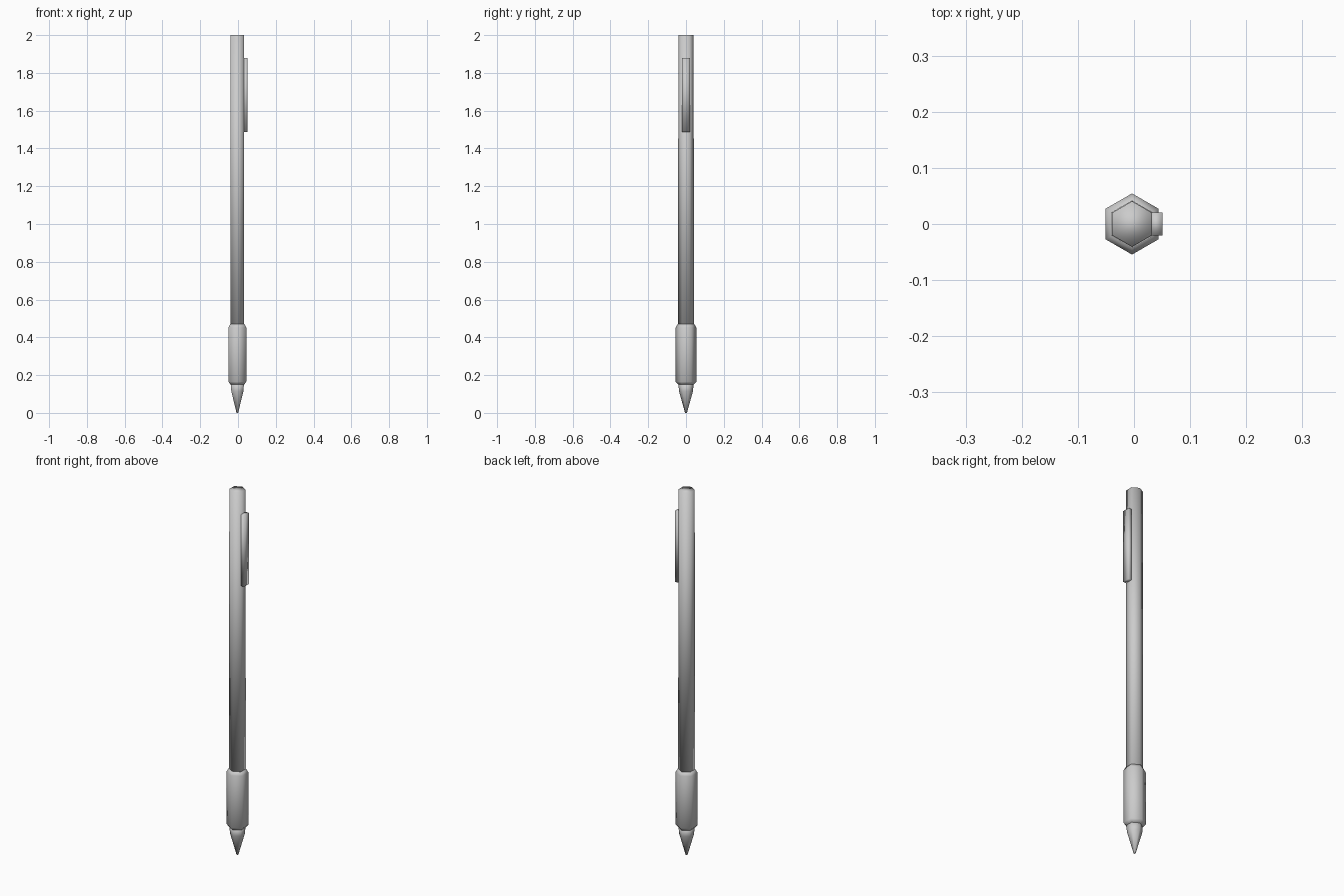
import bpy, bmesh, math

if "Cube" in bpy.data.objects:
    bpy.data.objects.remove(bpy.data.objects["Cube"])

CX = -0.0035  # barrel axis; the clip makes the model asymmetric in x


def hex_lathe(name, profile):
    """Stack hexagonal rings given as (radius, z), capped at both ends."""
    bm = bmesh.new()
    rings = []
    for r, z in profile:
        rings.append([bm.verts.new((CX + r * math.cos(a), r * math.sin(a), z))
                      for a in (math.pi / 6 + i * math.pi / 3 for i in range(6))])
    for lo, hi in zip(rings, rings[1:]):
        for i in range(6):
            j = (i + 1) % 6
            bm.faces.new((lo[i], lo[j], hi[j], hi[i]))
    bm.faces.new(rings[0][::-1])
    bm.faces.new(rings[-1])
    return finish(name, bm)


def finish(name, bm):
    bmesh.ops.recalc_face_normals(bm, faces=bm.faces)
    for f in bm.faces:
        f.smooth = True
    me = bpy.data.meshes.new(name)
    bm.to_mesh(me)
    bm.free()
    ob = bpy.data.objects.new(name, me)
    bpy.context.collection.objects.link(ob)
    return ob


# Barrel, slightly tapered towards the flat top
hex_lathe("barrel", [(0.042, 0.45), (0.0405, 2.0)])

# Thicker grip with chamfered ends
hex_lathe("grip", [(0.042, 0.15), (0.0545, 0.165), (0.0545, 0.452), (0.044, 0.47)])

# Conical writing tip
hex_lathe("tip", [(0.005, 0.0), (0.037, 0.115), (0.041, 0.16)])

# Pocket clip on the right side
bm = bmesh.new()
bmesh.ops.create_cube(bm, size=1)
for v in bm.verts:
    v.co.x = 0.0395 + v.co.x * 0.023
    v.co.y *= 0.041
    v.co.z = 1.683 + v.co.z * 0.39
finish("clip", bm)
